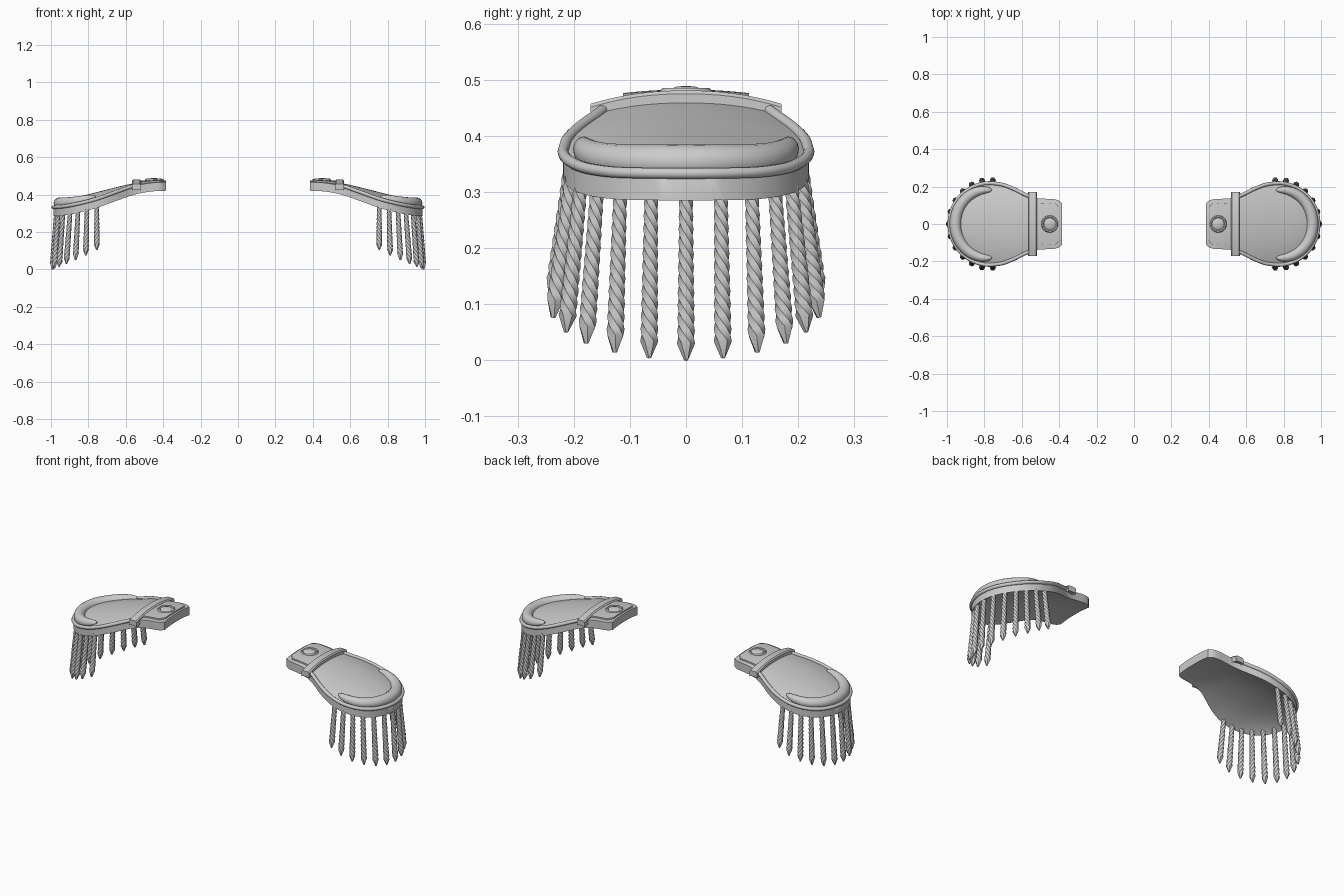
import bpy, bmesh, math
from mathutils import Vector

if "Cube" in bpy.data.objects:
    bpy.data.objects.remove(bpy.data.objects["Cube"])

def interp(pts, x):
    # smooth curve through (x, value) points
    n = len(pts)
    x = min(max(x, pts[0][0]), pts[-1][0])
    def slope(i):
        a, b = pts[max(i - 1, 0)], pts[min(i + 1, n - 1)]
        return (b[1] - a[1]) / (b[0] - a[0])
    for i in range(n - 1):
        (x0, y0), (x1, y1) = pts[i], pts[i + 1]
        if x <= x1:
            h = x1 - x0
            t = (x - x0) / h
            return ((2*t**3 - 3*t*t + 1) * y0 + (t**3 - 2*t*t + t) * h * slope(i)
                    + (3*t*t - 2*t**3) * y1 + (t**3 - t*t) * h * slope(i + 1))

# long profiles of the shoulder board: centre line, edge line, half width
CENTRE = [(.385, .475), (.46, .472), (.55, .462), (.65, .44), (.76, .412), (.87, .383), (.94, .358), (.987, .333)]
EDGE = [(.385, .467), (.46, .463), (.55, .447), (.65, .413), (.76, .374), (.87, .346), (.94, .334), (.987, .331)]
WIDTH = [(.385, .112), (.41, .13), (.52, .138), (.57, .152), (.65, .191), (.71, .212), (.77, .219)]
XC, RX, RY = .77, .217, .219

def half_width(x):
    if x < XC:
        return interp(WIDTH, x)
    return RY * math.sqrt(max(0, 1 - ((x - XC) / RX) ** 2))

def surface(x, y):
    c, e, w = interp(CENTRE, x), interp(EDGE, x), half_width(x)
    t = min(1, abs(y) / w) if w > 1e-5 else 1
    return c + (e - c) * t ** 2.2

def finish(bm, name, angle=35):
    bmesh.ops.recalc_face_normals(bm, faces=bm.faces)
    me = bpy.data.meshes.new(name)
    bm.to_mesh(me)
    bm.free()
    ob = bpy.data.objects.new(name, me)
    bpy.context.collection.objects.link(ob)
    bpy.ops.object.select_all(action='DESELECT')
    ob.select_set(True)
    bpy.context.view_layer.objects.active = ob
    bpy.ops.object.shade_smooth_by_angle(angle=math.radians(angle))
    m = ob.modifiers.new("other_shoulder", 'MIRROR')
    m.use_axis = (True, False, False)
    return ob

def slab(bm, xs, width, height, thick, cols=20):
    # grid over the surface, thickened straight down
    rows = [[bm.verts.new((x, width(x) * (2*j/cols - 1), height(x, width(x) * (2*j/cols - 1))))
             for j in range(cols + 1)] for x in xs]
    for a, b in zip(rows, rows[1:]):
        for j in range(cols):
            bm.faces.new((a[j], b[j], b[j+1], a[j+1]))
    bmesh.ops.remove_doubles(bm, verts=bm.verts, dist=1e-5)
    ext = bmesh.ops.extrude_face_region(bm, geom=bm.faces[:], use_keep_orig=True)
    for v in ext['geom']:
        if isinstance(v, bmesh.types.BMVert):
            v.co.z -= thick

def tube(bm, path, radii, sides, ref=(0, 0, 1), twist=0):
    path = [Vector(p) for p in path]
    rings, n = [], len(path)
    for i, p in enumerate(path):
        t = (path[min(i + 1, n - 1)] - path[max(i - 1, 0)]).normalized()
        u = t.cross(Vector(ref)).normalized()
        v = u.cross(t)
        ring = []
        for k in range(sides):
            a = 2 * math.pi * k / sides + twist * i
            ring.append(bm.verts.new(p + (u * math.cos(a) + v * math.sin(a)) * radii[i]))
        rings.append(ring)
    for a, b in zip(rings, rings[1:]):
        for k in range(sides):
            bm.faces.new((a[k], a[(k+1) % sides], b[(k+1) % sides], b[k]))
    bm.faces.new(rings[0][::-1])
    bm.faces.new(rings[-1])

# shoulder board
xs = [.385 + (XC - .385) * i / 22 for i in range(22)]
xs += [XC + RX * math.sin(math.pi / 2 * i / 16) for i in range(17)]
bm = bmesh.new()
slab(bm, xs, half_width, surface, .046)
finish(bm, "shoulder_board")

# piping along the edge, strap to strap
side = [.56 + (XC - .56) * i / 14 for i in range(14)]
rim = [(x, half_width(x)) for x in side]
rim += [(XC + RX * math.sin(a), RY * math.cos(a)) for a in [math.pi * i / 40 for i in range(41)]]
rim += [(x, -half_width(x)) for x in reversed(side)]
bm = bmesh.new()
tube(bm, [(x, y, interp(EDGE, x) + .002) for x, y in rim], [.010] * len(rim), 10)
finish(bm, "edge_piping", 50)

# padded crescent roll
path, rad, N = [], [], 48
for i in range(N + 1):
    s = 2 * i / N - 1
    a = s * math.radians(98)
    x, y = .785 + .17 * math.cos(a), .182 * math.sin(a)
    path.append((x, y, surface(x, y) + .003))
    rad.append(.004 + .027 * (1 - abs(s) ** 7) ** .5 * (1 - .35 * s * s))
bm = bmesh.new()
tube(bm, path, rad, 16)
finish(bm, "crescent_roll", 50)

# raised tab with clipped corners at the neck end
bm = bmesh.new()
tab_w = lambda x: min(.112, .085 + (x - .397) * 1.2)
slab(bm, [.397, .408, .42, .45, .49, .53], tab_w, lambda x, y: surface(x, y) + .008, .02, 10)
finish(bm, "neck_tab", 30)

# arched cross strap
bm = bmesh.new()
slab(bm, [.519, .525, .561, .567], lambda x: .17,
     lambda x, y: .481 - .024 * (abs(y) / .17) ** 2.2 - (.006 if x in (.519, .567) else 0), .03, 16)
finish(bm, "cross_strap", 30)

# button: lathed profile
bm = bmesh.new()
prof = [(.046, .468), (.046, .480), (.042, .485), (.036, .485), (.032, .481), (.028, .484), (.016, .488), (.001, .489)]
S = 32
rings = [[bm.verts.new((.45 + r * math.cos(2*math.pi*k/S), r * math.sin(2*math.pi*k/S), z))
          for k in range(S)] for r, z in prof]
for a, b in zip(rings, rings[1:]):
    for k in range(S):
        bm.faces.new((a[k], a[(k+1) % S], b[(k+1) % S], b[k]))
bm.faces.new(rings[0])
bm.faces.new(rings[-1])
finish(bm, "button", 40)

# twisted fringe strands: (top x, top y), (tip x, tip y, tip z)
STRANDS = [((.972, 0), (.992, 0, 0)), ((.962, .062), (.983, .066, .004)), ((.935, .117), (.957, .127, .014)),
           ((.897, .158), (.918, .178, .030)), ((.855, .187), (.869, .214, .050)),
           ((.807, .203), (.814, .237, .076)), ((.755, .206), (.755, .238, .105))]
bm = bmesh.new()
for i, ((x, y), tip) in enumerate(STRANDS):
    for sgn in ((1,) if i == 0 else (1, -1)):
        top = Vector((x, y * sgn, interp(EDGE, x) - .03))
        end = Vector((tip[0], tip[1] * sgn, tip[2]))
        length = (end - top).length
        n = max(8, round(length / .0125))
        fr = [k / n * (length - .03) / length for k in range(n + 1)] + [1]
        tube(bm, [top.lerp(end, f) for f in fr], [.0125 + .004 * f for f in fr[:-1]] + [.004],
             6, (1, 0, 0), math.radians(30))
finish(bm, "fringe_strands", 35)
